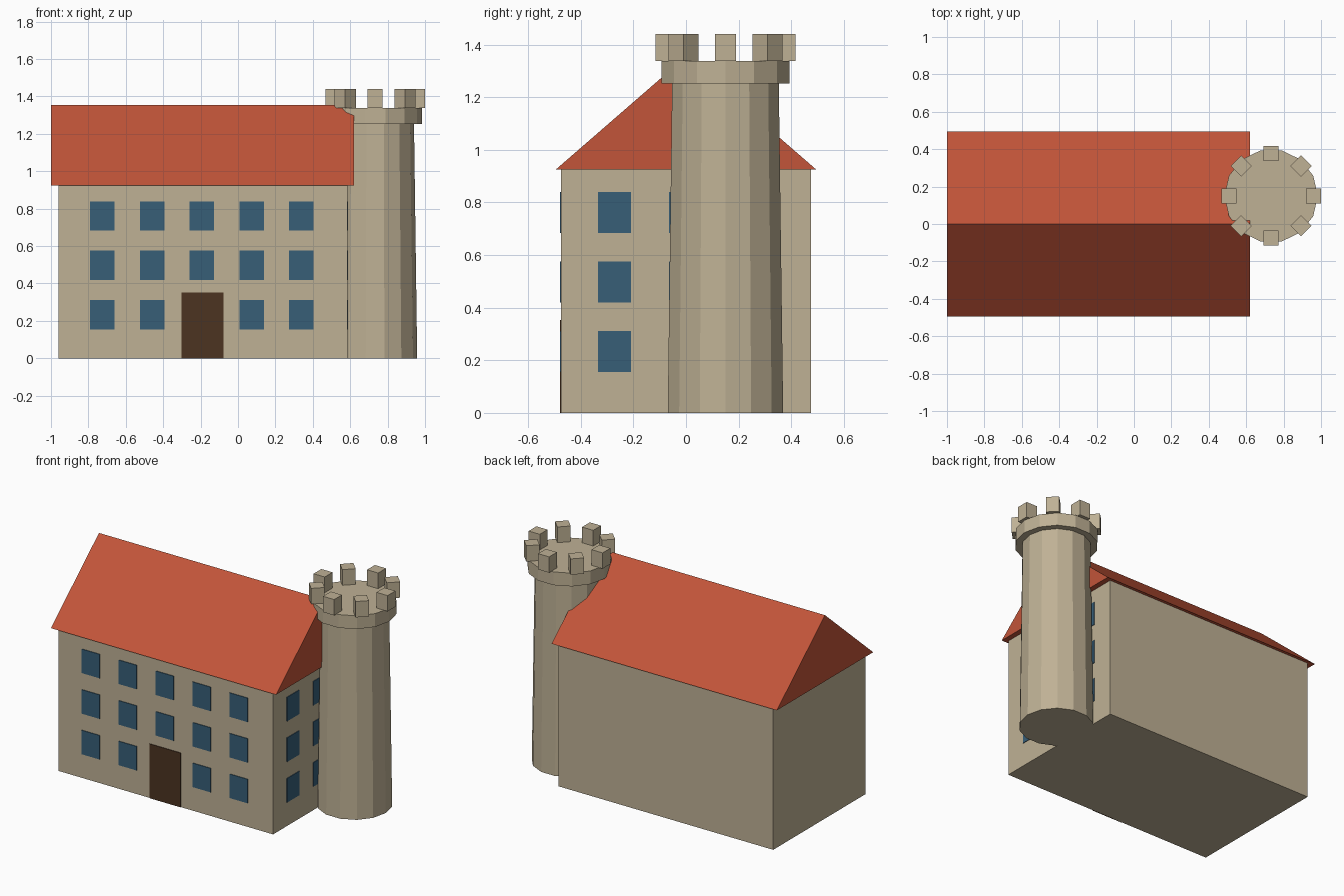
import bpy
from math import pi, sin, cos

default = bpy.data.objects.get("Cube")
if default:
    bpy.data.objects.remove(default, do_unlink=True)


def material(name, rgb):
    m = bpy.data.materials.new(name)
    m.use_nodes = True
    color = (*rgb, 1)
    m.diffuse_color = color
    m.node_tree.nodes["Principled BSDF"].inputs["Base Color"].default_value = color
    return m


stone = material("stone", (0.52, 0.44, 0.30))
tiles = material("roof tiles", (0.54, 0.09, 0.041))
glass = material("window blue", (0.038, 0.112, 0.187))
wood = material("door brown", (0.072, 0.034, 0.015))


def mesh_object(name, verts, faces, mat):
    mesh = bpy.data.meshes.new(name)
    mesh.from_pydata(verts, [], faces)
    mesh.materials.append(mat)
    obj = bpy.data.objects.new(name, mesh)
    bpy.context.collection.objects.link(obj)
    return obj


def box(name, lo, hi, mat, turn=0):
    """Axis-aligned box between two corners, optionally turned about z."""
    center = [(a + b) / 2 for a, b in zip(lo, hi)]
    bpy.ops.mesh.primitive_cube_add(size=1, location=center, rotation=(0, 0, turn))
    obj = bpy.context.object
    obj.name = name
    obj.scale = [b - a for a, b in zip(lo, hi)]
    obj.data.materials.append(mat)
    return obj


def drum(name, r_low, r_high, z_low, z_high):
    """Faceted round section of the tower, with a corner on +x."""
    n = 14
    ring = [(cos(2 * pi * i / n), sin(2 * pi * i / n)) for i in range(n)]
    verts = [(TX + r * x, TY + r * y, z)
             for r, z in ((r_low, z_low), (r_high, z_high)) for x, y in ring]
    faces = [(i, (i + 1) % n, n + (i + 1) % n, n + i) for i in range(n)]
    faces += [tuple(reversed(range(n))), tuple(range(n, 2 * n))]
    return mesh_object(name, verts, faces, stone)


# Main building
LEFT, RIGHT, DEPTH, EAVES = -0.96, 0.585, 0.475, 0.925
box("house_walls", (LEFT, -DEPTH, 0), (RIGHT, DEPTH, EAVES), stone)

# Gabled roof prism
profile = [(-0.495, EAVES), (0.495, EAVES), (0, 1.355)]
mesh_object("roof", [(x, y, z) for x in (-1.0, 0.62) for y, z in profile],
            [(0, 2, 1), (3, 4, 5), (0, 1, 4, 3), (1, 2, 5, 4), (2, 0, 3, 5)], tiles)

# Windows and door as thin plates
THIN = 0.004
for row in range(3):
    z = 0.155 + 0.264 * row
    for col in range(5):
        if row == 0 and col == 2:
            continue
        x = -0.725 + 0.266 * col
        box("front_window", (x - 0.065, -DEPTH - THIN, z),
            (x + 0.065, -DEPTH + THIN, z + 0.156), glass)
    for col in range(3):
        y = -0.272 + 0.27 * col
        box("side_window", (RIGHT - THIN, y - 0.063, z),
            (RIGHT + THIN, y + 0.063, z + 0.156), glass)
box("front_door", (-0.302, -DEPTH - THIN, 0), (-0.078, -DEPTH + THIN, 0.353), wood)

# Round tower with battlements
TX, TY, TOP = 0.733, 0.15, 1.338
drum("tower_shaft", 0.225, 0.208, 0, 1.252)
drum("tower_crown", 0.25, 0.25, 1.252, TOP)
for i in range(8):
    a = i * pi / 4
    x, y = TX + 0.226 * cos(a), TY + 0.226 * sin(a)
    box("battlement", (x - 0.04, y - 0.04, TOP - 0.001),
        (x + 0.04, y + 0.04, 1.44), stone, a)
